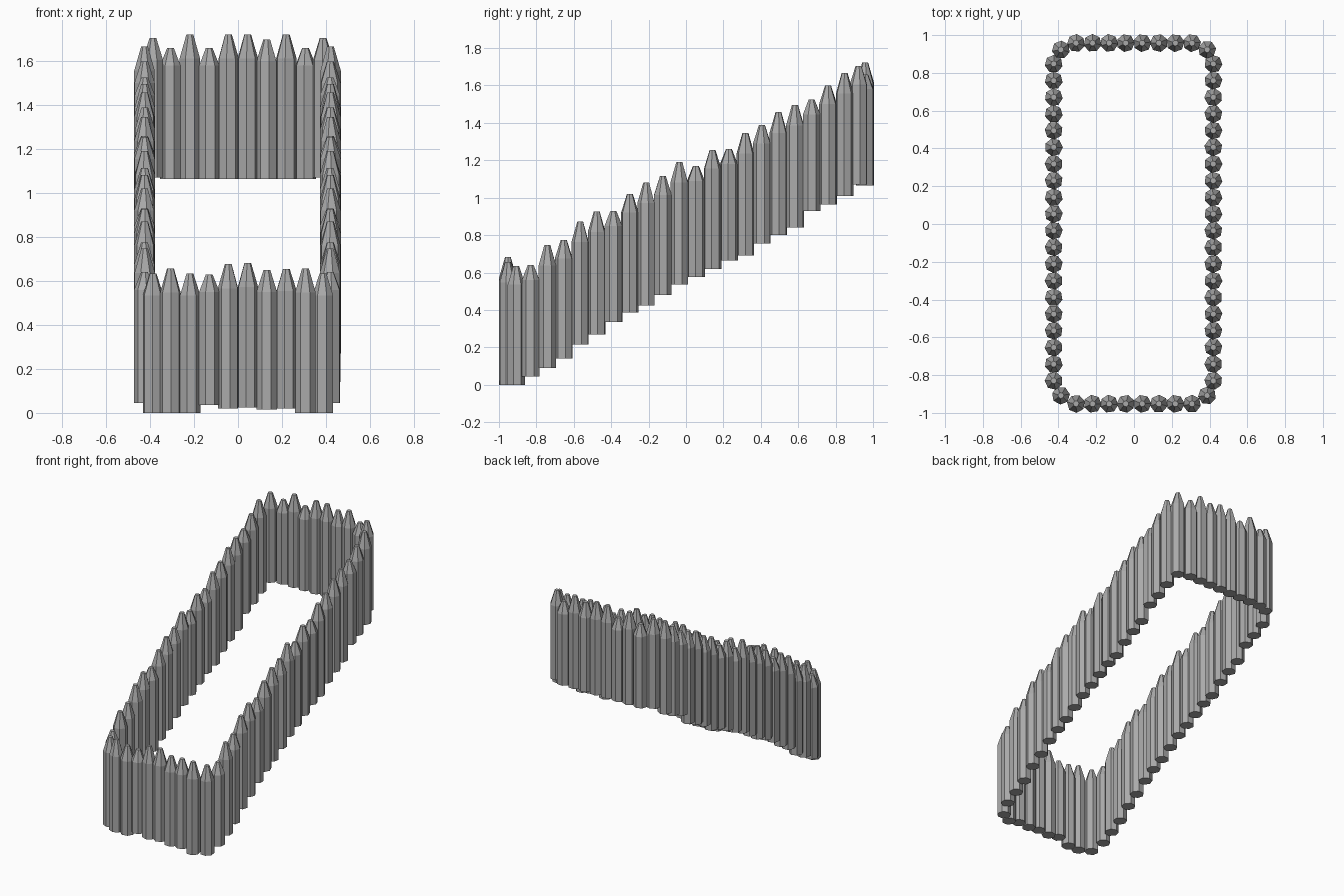
import bpy
import bmesh
import math
import random
from mathutils import Matrix

random.seed(4)
default_cube = bpy.data.objects.get("Cube")
if default_cube:
    bpy.data.objects.remove(default_cube, do_unlink=True)

# Weathered grey timber
timber = bpy.data.materials.new("grey timber")
timber.use_nodes = True
colour = (0.40, 0.40, 0.40, 1)
timber.diffuse_color = colour
timber.node_tree.nodes["Principled BSDF"].inputs["Base Color"].default_value = colour

SIDES = 7
RADIUS = 0.048
TIP_RADIUS = 0.016
# Each kind of stake: total height and length of the sharpened point
KINDS = {"S": (0.595, 0.08), "M": (0.635, 0.10), "L": (0.657, 0.11)}


def make_stake(name, x, y, base, kind):
    """Faceted post with a blunt sharpened point."""
    height, point = KINDS[kind]
    turn = Matrix.Rotation(random.uniform(0, math.tau), 4, "Z")
    bm = bmesh.new()
    post = bmesh.ops.create_circle(bm, cap_ends=True, segments=SIDES, radius=RADIUS, matrix=turn)
    floor = post["verts"][0].link_faces[0]
    top = bmesh.ops.extrude_face_region(bm, geom=[floor], use_keep_orig=True)["geom"]
    shoulder = [v for v in top if isinstance(v, bmesh.types.BMVert)]
    cap = next(f for f in top if isinstance(f, bmesh.types.BMFace))
    bmesh.ops.translate(bm, verts=shoulder, vec=(0, 0, height - point))
    # Sharpened point
    tip = bmesh.ops.extrude_face_region(bm, geom=[cap])["geom"]
    tip_verts = [v for v in tip if isinstance(v, bmesh.types.BMVert)]
    bmesh.ops.translate(bm, verts=tip_verts, vec=(0, 0, point))
    shrink = TIP_RADIUS / RADIUS
    bmesh.ops.scale(bm, verts=tip_verts, vec=(shrink, shrink, 1))
    bmesh.ops.recalc_face_normals(bm, faces=bm.faces)
    mesh = bpy.data.meshes.new(name)
    bm.to_mesh(mesh)
    bm.free()
    mesh.materials.append(timber)
    stake = bpy.data.objects.new(name, mesh)
    stake.location = (x, y, base)
    bpy.context.collection.objects.link(stake)


# Long sides climbing the slope
side_bases = [.045, .09, .14, .215, .27, .335, .385, .425, .48, .535,
              .575, .62, .665, .69, .755, .80, .84, .93, .965, 1.01]
side_kinds = "SLMLLSMLMLSMSLMLLSML"
for i, (base, kind) in enumerate(zip(side_bases, side_kinds)):
    y = -0.83 + i * 0.0883
    make_stake("left_stake", 0.42, y, base, kind)
    make_stake("right_stake", -0.425, y, base, kind)

# Short rows across the front and back
front_bases = [0, 0, .035, .02, .025, .015, .02, 0]
for i in range(8):
    x = -0.307 + i * 0.0877
    make_stake("front_stake", x, -0.952, front_bases[i], "LMSLLMML"[i])
    make_stake("back_stake", x, 0.958, 1.065, "SLSLLMLS"[i])

# Corner stakes
for side, x in (("left", 0.387), ("right", -0.387)):
    make_stake("front_" + side + "_corner_stake", x, -0.908, 0, "M")
    make_stake("back_" + side + "_corner_stake", x, 0.923, 1.07, "M")
